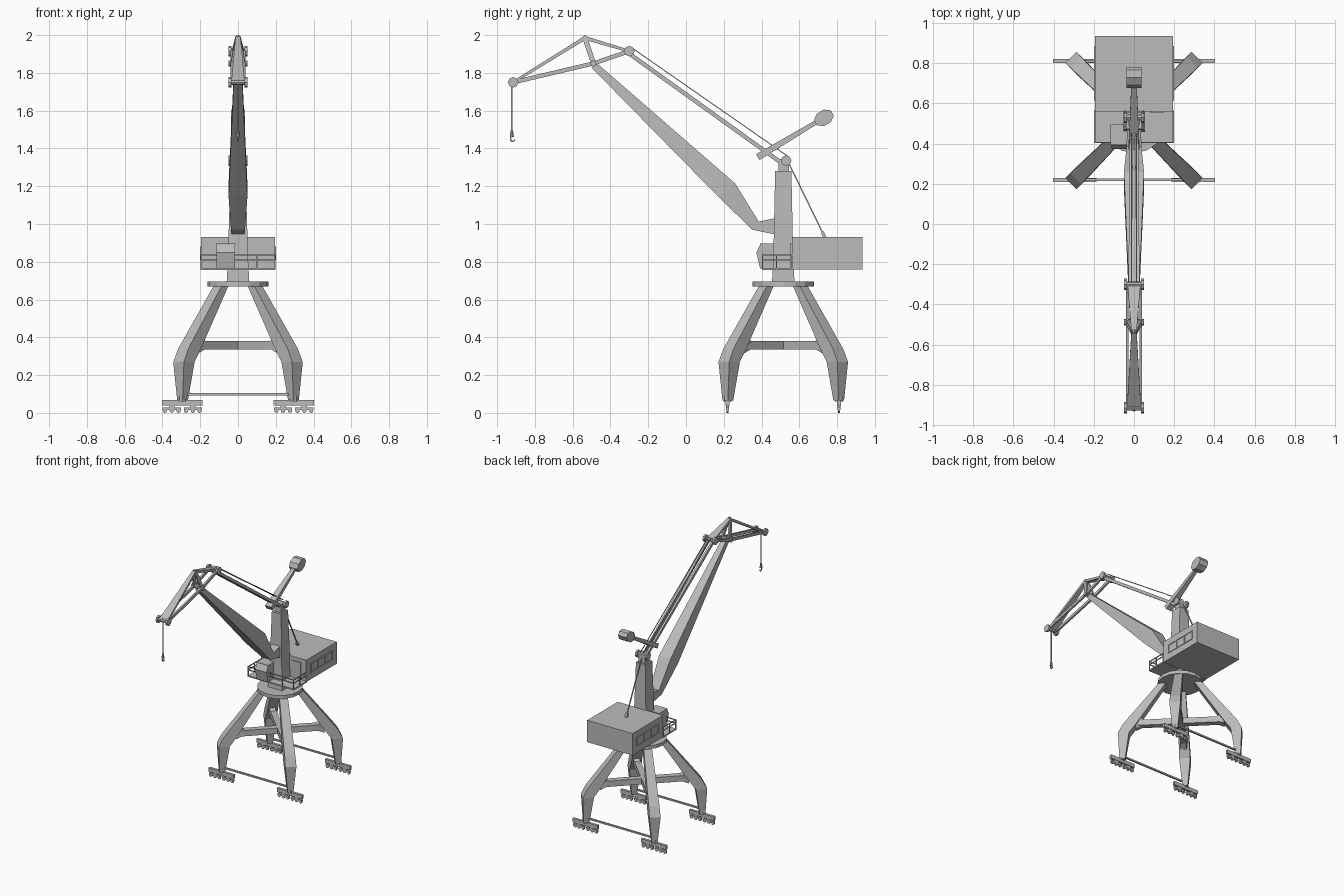
import bpy, bmesh
from math import pi, sin, cos
from mathutils import Matrix, Vector

if "Cube" in bpy.data.objects:
    bpy.data.objects.remove(bpy.data.objects["Cube"])

GREY = (0.5, 0.5, 0.5, 1)
steel = bpy.data.materials.new("grey_steel")
steel.use_nodes = True
steel.diffuse_color = GREY
steel.node_tree.nodes["Principled BSDF"].inputs["Base Color"].default_value = GREY

CY = 0.515          # centre line of tower along y
SIDES = (-1, 1)


def finish(name, bm):
    bmesh.ops.recalc_face_normals(bm, faces=bm.faces)
    mesh = bpy.data.meshes.new(name)
    bm.to_mesh(mesh)
    bm.free()
    mesh.materials.append(steel)
    ob = bpy.data.objects.new(name, mesh)
    bpy.context.collection.objects.link(ob)
    return ob


def loft(name, rings):
    """Skin a series of closed rings and cap both ends."""
    bm = bmesh.new()
    loops = [[bm.verts.new(p) for p in ring] for ring in rings]
    n = len(loops[0])
    for a, b in zip(loops, loops[1:]):
        for i in range(n):
            j = (i + 1) % n
            bm.faces.new((a[i], a[j], b[j], b[i]))
    bm.faces.new(loops[0])
    bm.faces.new(loops[-1])
    return finish(name, bm)


def box(name, x0, x1, y0, y1, z0, z1):
    return loft(name, [[(x0, y0, z), (x1, y0, z), (x1, y1, z), (x0, y1, z)] for z in (z0, z1)])


def side_prism(name, profile, x0, x1):
    return loft(name, [[(x, y, z) for y, z in profile] for x in (x0, x1)])


def bar(name, p, q, w, t, w2=None, t2=None):
    """Beam from p to q; w is the horizontal width, t the thickness."""
    p, q = Vector(p), Vector(q)
    d = (q - p).normalized()
    ref = Vector((0, 1, 0)) if abs(d.x) > 0.95 else Vector((1, 0, 0))
    n = d.cross(ref).normalized()
    s = n.cross(d)
    rings = []
    for c, a, b in ((p, w, t), (q, w2 or w, t2 or t)):
        rings.append([c + s * a / 2 * i + n * b / 2 * j
                      for i, j in ((-1, -1), (1, -1), (1, 1), (-1, 1))])
    return loft(name, rings)


def cylinder(name, centre, r, depth, axis="Z", sides=12, r2=None):
    bm = bmesh.new()
    turn = Matrix.Rotation(pi / 2, 4, "Y") if axis == "X" else Matrix()
    bmesh.ops.create_cone(bm, cap_ends=True, segments=sides, radius1=r,
                          radius2=r if r2 is None else r2, depth=depth,
                          matrix=Matrix.Translation(centre) @ turn)
    return finish(name, bm)


# Portal legs: outer radius, inner radius, half width and height per section
LEG = [(0.435, 0.395, 0.02, 0.065), (0.445, 0.365, 0.04, 0.27),
       (0.41, 0.315, 0.038, 0.34), (0.15, 0.10, 0.03, 0.675)]
K = 0.5 ** 0.5
for sx in SIDES:
    for sy in SIDES:
        def place(r, w, z):
            return (sx * (r + w) * K, CY + sy * (r - w) * K, z)
        loft("portal_leg", [[place(o, -w, z), place(o, w, z), place(i, w, z), place(i, -w, z)]
                            for o, i, w, z in LEG])
        bar("cross_brace", (0, CY, 0.357), place(0.33, 0, 0.357), 0.045, 0.045)
        bar("brace_haunch", place(0.26, 0, 0.357), place(0.31, 0, 0.365), 0.04, 0.04, 0.05, 0.1)

        # Rail bogies under each foot
        bx, by = sx * 0.295, CY + sy * 0.295
        box("bogie_beam", bx - 0.108, bx + 0.108, by - 0.01, by + 0.01, 0.038, 0.068)
        cylinder("foot_pin", (bx, by, 0.075), 0.022, 0.03, sides=8)
        for k in SIDES:
            tx = bx + k * 0.056
            box("bogie_truck", tx - 0.048, tx + 0.048, by - 0.008, by + 0.008, 0.014, 0.028)
            box("truck_pivot", tx - 0.015, tx + 0.015, by - 0.007, by + 0.007, 0.026, 0.04)
            for m in (-0.036, 0, 0.036):
                cylinder("rail_wheel", (0, 0, 0), 0.0115, 0.012, sides=10).matrix_world = (
                    Matrix.Translation((tx + m, by, 0.0115)) @ Matrix.Rotation(pi / 2, 4, "X"))
for sy in SIDES:
    y = CY + sy * 0.295
    bar("foot_tie_rod", (-0.28, y, 0.098), (0.28, y, 0.098), 0.012, 0.012)

# Slewing ring and tower
cylinder("slewing_ring", (0, CY, 0.682), 0.162, 0.026, sides=16)
loft("tower", [[(i * a, CY + j * b, z) for i, j in ((-1, -1), (1, -1), (1, 1), (-1, 1))]
               for a, b, z in ((0.06, 0.06, 0.69), (0.054, 0.053, 0.8), (0.04, 0.043, 1.28))])
box("tower_head", -0.028, 0.028, 0.49, 0.545, 1.27, 1.345)

# Machinery house with side window frames and door
box("machinery_house", -0.195, 0.195, 0.56, 0.935, 0.76, 0.93)
for s in SIDES:
    x0, x1 = sorted((s * 0.193, s * 0.2))
    for z in (0.81, 0.874):
        box("window_rail", x0, x1, 0.615, 0.885, z, z + 0.008)
    for i in range(4):
        y = 0.615 + i * 0.0873
        box("window_post", x0, x1, y, y + 0.008, 0.81, 0.882)
box("house_door", 0.08, 0.15, 0.554, 0.562, 0.765, 0.9)

# Walkway platform and railing
box("walkway", -0.198, 0.198, 0.402, 0.565, 0.757, 0.767)
for z in (0.81, 0.835):
    box("front_handrail", -0.198, 0.198, 0.402, 0.408, z - 0.003, z + 0.003)
    for s in SIDES:
        bar("side_handrail", (s * 0.195, 0.405, z), (s * 0.195, 0.56, z), 0.006, 0.006)
for s in SIDES:
    for x, y in ((0.195, 0.405), (0.195, 0.48), (0.195, 0.556), (0.1, 0.405)):
        bar("rail_post", (s * x, y, 0.76), (s * x, y, 0.836), 0.006, 0.006)

# Operator cab with roof lip
side_prism("operator_cab", [(0.392, 0.765), (0.372, 0.85), (0.395, 0.895), (0.49, 0.895),
                            (0.49, 0.765)], -0.113, -0.017)
box("cab_roof", -0.116, -0.014, 0.392, 0.495, 0.89, 0.897)

# Main boom: upper point, lower point and half width per section
BOOM = [((0.47, 1.03), (0.47, 0.945), 0.035), ((0.385, 1.013), (0.35, 0.97), 0.037),
        ((0.26, 1.215), (0.17, 1.145), 0.05), ((-0.47, 1.85), (-0.50, 1.828), 0.02)]
loft("main_boom", [[(-w, *u), (w, *u), (w, *l), (-w, *l)] for u, l, w in BOOM])

# Jib frame
TIP, APEX, PIVOT, TAIL = (-0.915, 1.75), (-0.535, 1.985), (-0.49, 1.85), (-0.30, 1.915)
bar("jib_top_chord", (0, *TIP), (0, *APEX), 0.07, 0.014, 0.026, 0.02)
bar("jib_back_chord", (0, *TAIL), (0, *APEX), 0.065, 0.014, 0.026, 0.02)
for s in SIDES:
    bar("jib_lower_chord", (s * 0.034, *TIP), (s * 0.034, *PIVOT), 0.014, 0.022)
    bar("jib_rear_chord", (s * 0.034, *PIVOT), (s * 0.034, *TAIL), 0.014, 0.022)
    bar("jib_strut", (s * 0.032, *PIVOT), (s * 0.008, *APEX), 0.014, 0.026)
bar("jib_peak", (0, -0.535, 1.97), (0, -0.535, 2.0), 0.03, 0.03, 0.014, 0.012)
cylinder("jib_pivot_pin", (0, *PIVOT), 0.016, 0.1, "X", 10)

# Sheave pairs at jib tip, jib tail and tower head
HEAD = (0.53, 1.335)
for y, z in (TIP, TAIL, HEAD):
    cylinder("sheave_axle", (0, y, z), 0.014, 0.09, "X", 8)
    for s in SIDES:
        cylinder("sheave", (s * 0.042, y, z), 0.028, 0.016, "X", 8)

# Luffing tie bars and ropes
for s in SIDES:
    bar("luffing_tie", (s * 0.02, -0.305, 1.905), (s * 0.012, 0.51, 1.32), 0.016, 0.022)
    bar("luffing_rope", (s * 0.012, -0.29, 1.935), (s * 0.012, 0.54, 1.358), 0.005, 0.005)
bar("hoist_rope", (0, 0.545, 1.32), (0, 0.735, 0.93), 0.007, 0.007)
bar("rope_anchor", (0, 0.722, 0.958), (0, 0.736, 0.925), 0.016, 0.016)

# Counterweight lever and weight
bar("counterweight_lever", (0, 0.38, 1.354), (0, 0.70, 1.545), 0.055, 0.036, 0.026, 0.022)
bm_profile = []
for i in range(8):
    a = (i + 0.5) * pi / 4
    u, v = 0.056 * cos(a), 0.041 * sin(a)
    bm_profile.append((0.73 + 0.86 * u - 0.51 * v, 1.562 + 0.51 * u + 0.86 * v))
side_prism("counterweight", bm_profile, -0.037, 0.037)

# Load rope, block and hook
bar("load_rope", (0, -0.922, 1.74), (0, -0.922, 1.49), 0.007, 0.007)
cylinder("hook_block", (0, -0.922, 1.478), 0.011, 0.036, sides=8, r2=0.006)
arc = [(-0.922, 1.462)] + [(-0.918 + 0.012 * cos(a), 1.448 + 0.012 * sin(a))
                           for a in (pi * 0.8, pi, pi * 1.3, pi * 1.6, pi * 1.95)]
for p, q in zip(arc, arc[1:]):
    bar("hook_link", (0, *p), (0, *q), 0.007, 0.007)
